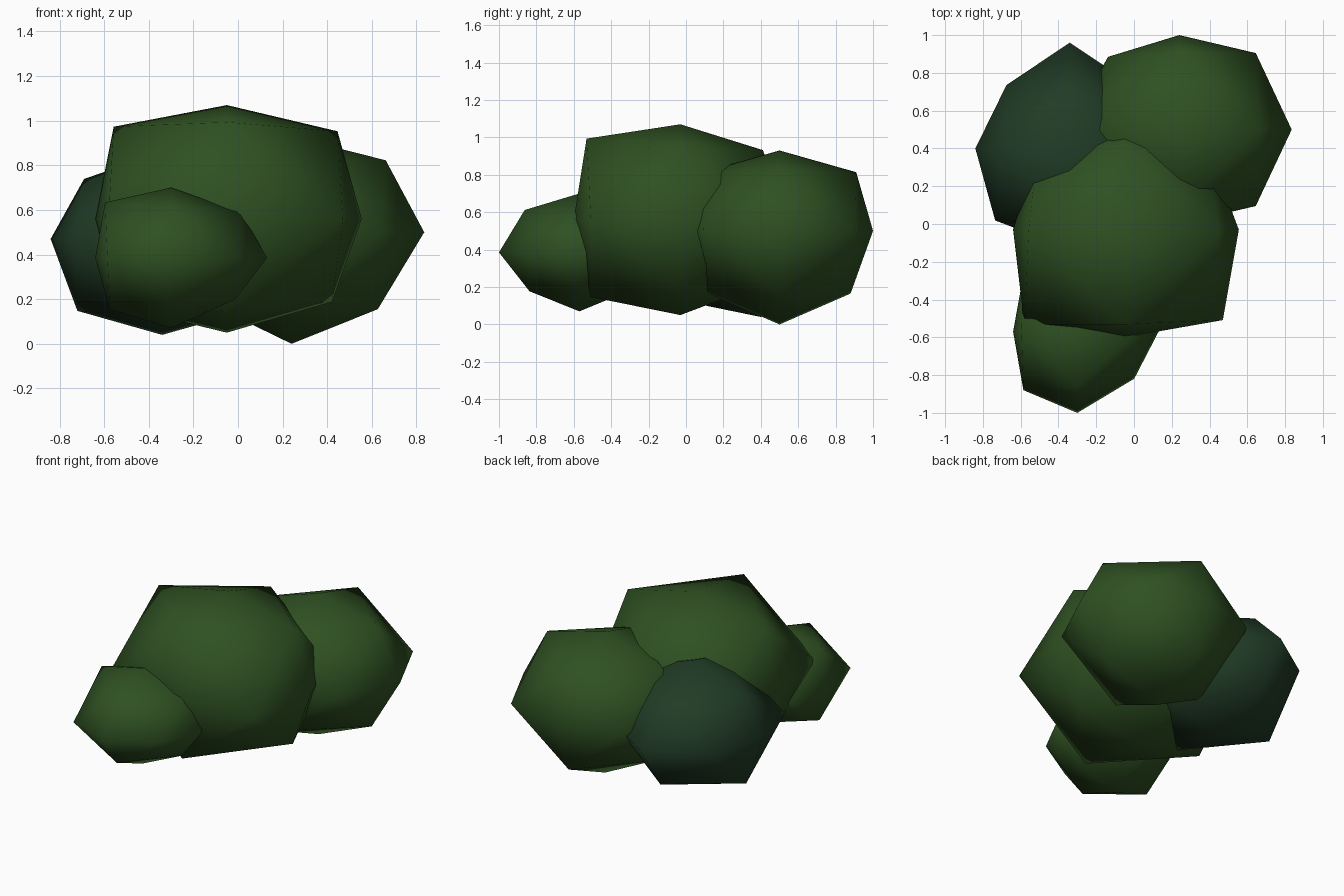
import bpy, bmesh
from itertools import product
from mathutils import Vector

cube = bpy.data.objects.get("Cube")
if cube:
    bpy.data.objects.remove(cube)


def make_material(name, colour):
    mat = bpy.data.materials.new(name)
    mat.use_nodes = True
    mat.diffuse_color = colour
    bsdf = next(n for n in mat.node_tree.nodes if n.type == 'BSDF_PRINCIPLED')
    bsdf.inputs["Base Color"].default_value = colour
    bsdf.inputs["Roughness"].default_value = 0.9
    return mat


leaf_green = make_material("leaf green", (0.028, 0.082, 0.016, 1))
deep_green = make_material("deep green", (0.015, 0.044, 0.019, 1))


def leaf_clump(name, low, centre, high, bulge, lean, mat):
    """Once-subdivided octahedron filling low..high.
    Bulge sets the edge points' reach per axis; lean swells one side."""
    low, centre, high, lean = map(Vector, (low, centre, high, lean))
    bm = bmesh.new()
    verts = {}

    def vert(*signs):
        if signs not in verts:
            is_edge = sum(map(abs, signs)) == 2
            swell = lean.dot(Vector(signs))
            point = centre.copy()
            for i, s in enumerate(signs):
                reach = high[i] - centre[i] if s > 0 else centre[i] - low[i]
                point[i] += s * reach * (bulge[i] + swell if is_edge else 1)
            verts[signs] = bm.verts.new(point)
        return verts[signs]

    # Each octant has three tip triangles around one middle triangle
    for x, y, z in product((-1, 1), repeat=3):
        a, b, c = vert(x, 0, 0), vert(0, y, 0), vert(0, 0, z)
        ab, bc, ca = vert(x, y, 0), vert(0, y, z), vert(x, 0, z)
        for tri in ((a, ab, ca), (b, bc, ab), (c, ca, bc), (ab, bc, ca)):
            bm.faces.new(tri if x * y * z > 0 else tri[::-1])
    for face in bm.faces:
        face.smooth = True

    mesh = bpy.data.meshes.new(name)
    bm.to_mesh(mesh)
    bm.free()
    mesh.materials.append(mat)
    obj = bpy.data.objects.new(name, mesh)
    bpy.context.collection.objects.link(obj)


# Large middle clump
leaf_clump("main_clump", (-0.64, -0.6, 0.05), (-0.05, -0.03, 0.56),
           (0.555, 0.55, 1.07), (0.82, 0.8, 0.77), (-0.02, -0.06, 0.02),
           leaf_green)
# Back left clump
leaf_clump("back_left_clump", (-0.35, 0, 0), (0.24, 0.5, 0.5),
           (0.835, 1, 0.93), (0.66, 0.79, 0.7), (0.02, 0, 0.03), leaf_green)
# Small front clump
leaf_clump("front_clump", (-0.64, -1, 0.07), (-0.3, -0.57, 0.385),
           (0.13, -0.15, 0.7), (0.77, 0.65, 0.69), (-0.07, 0, 0.03),
           leaf_green)
# Darker back right clump
leaf_clump("back_right_clump", (-0.84, -0.13, 0.04), (-0.34, 0.4, 0.47),
           (0.16, 0.96, 0.86), (0.73, 0.66, 0.72), (0, -0.06, -0.03),
           deep_green)
